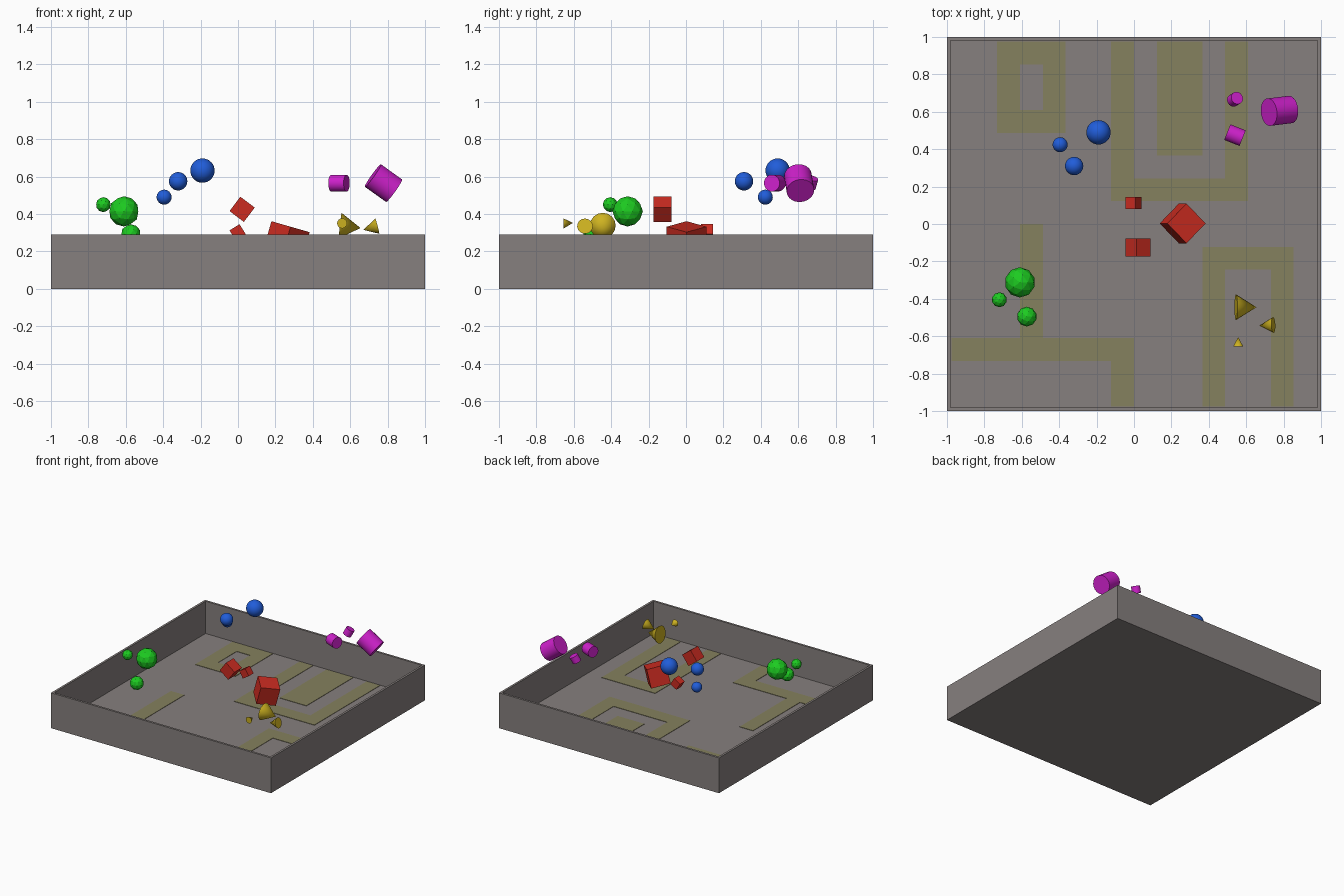
import bpy, bmesh, math
from mathutils import Vector, Matrix

if "Cube" in bpy.data.objects:
    bpy.data.objects.remove(bpy.data.objects["Cube"])


def material(name, rgb):
    m = bpy.data.materials.new(name)
    m.diffuse_color = (*rgb, 1)
    m.use_nodes = True
    m.node_tree.nodes["Principled BSDF"].inputs["Base Color"].default_value = m.diffuse_color
    return m


GREY = material("warm grey", (0.24, 0.215, 0.21))
OLIVE = material("olive", (0.235, 0.22, 0.112))
RED = material("red", (0.60, 0.025, 0.015))
GREEN = material("green", (0.012, 0.60, 0.015))
BLUE = material("blue", (0.015, 0.11, 0.70))
YELLOW = material("yellow", (0.62, 0.45, 0.015))
MAGENTA = material("magenta", (0.62, 0.015, 0.60))


def finish(name, bm, mat, smooth=False):
    mesh = bpy.data.meshes.new(name)
    bm.to_mesh(mesh)
    bm.free()
    mesh.materials.append(mat)
    ob = bpy.data.objects.new(name, mesh)
    bpy.context.collection.objects.link(ob)
    if smooth:
        bpy.ops.object.select_all(action='DESELECT')
        ob.select_set(True)
        bpy.context.view_layer.objects.active = ob
        bpy.ops.object.shade_smooth_by_angle(angle=math.radians(40))
    return ob


def place(center, axis):
    q = Vector((0, 0, 1)).rotation_difference(Vector(axis).normalized())
    return Matrix.Translation(center) @ q.to_matrix().to_4x4()


def cube(name, center, size, ry, rz=0):
    bm = bmesh.new()
    m = (Matrix.Translation(center) @ Matrix.Rotation(math.radians(ry), 4, 'Y')
         @ Matrix.Rotation(math.radians(rz), 4, 'Z'))
    bmesh.ops.create_cube(bm, size=size, matrix=m)
    finish(name, bm, RED)


def cylinder(name, center, axis, r, length):
    bm = bmesh.new()
    bmesh.ops.create_cone(bm, cap_ends=True, segments=24, radius1=r, radius2=r,
                          depth=length, matrix=place(center, axis))
    finish(name, bm, MAGENTA, True)


def cone(name, base, apex, r):
    base, apex = Vector(base), Vector(apex)
    bm = bmesh.new()
    bmesh.ops.create_cone(bm, cap_ends=True, segments=16, radius1=r, radius2=0,
                          depth=(apex - base).length,
                          matrix=place((base + apex) / 2, apex - base))
    finish(name, bm, YELLOW, True)


# Open tray: a box whose top is inset and pushed down to the floor
H, WALL, FLOOR = 0.29, 0.025, 0.025
bm = bmesh.new()
bmesh.ops.create_cube(bm, size=1, matrix=Matrix.Translation((0, 0, H / 2))
                      @ Matrix.Diagonal((2, 2, H, 1)))
top = max(bm.faces, key=lambda f: f.calc_center_median().z)
bmesh.ops.inset_region(bm, faces=[top], thickness=WALL)
inner = bmesh.ops.extrude_discrete_faces(bm, faces=[top])["faces"][0]
for v in inner.verts:
    v.co.z = FLOOR
finish("tray", bm, GREY)

# Floor paths as thin plates on a 16 x 16 grid: column, row, columns, rows
PATHS = [(2, 0, 1, 4), (4, 0, 1, 4), (3, 0, 1, 1), (3, 3, 1, 1),
         (7, 0, 1, 6), (12, 0, 1, 6), (7, 6, 6, 1), (9, 0, 2, 5),
         (3, 8, 1, 5), (0, 13, 8, 1), (7, 14, 1, 2),
         (11, 9, 4, 1), (11, 10, 1, 6), (14, 10, 1, 6)]
CELL = 2 * (1 - WALL) / 16
bm = bmesh.new()
for c, r, w, h in PATHS:
    x = -1 + WALL + (c + w / 2) * CELL
    y = 1 - WALL - (r + h / 2) * CELL
    bmesh.ops.create_cube(bm, size=1, matrix=Matrix.Translation((x, y, FLOOR + 0.001))
                          @ Matrix.Diagonal((w * CELL, h * CELL, 0.004, 1)))
finish("floor_paths", bm, OLIVE)

# Smooth blue balls
for i, (p, r) in enumerate([((-0.19, 0.49, 0.632), 0.065),
                            ((-0.32, 0.31, 0.575), 0.049),
                            ((-0.395, 0.424, 0.49), 0.04)]):
    bm = bmesh.new()
    bmesh.ops.create_uvsphere(bm, u_segments=32, v_segments=16, radius=r,
                              matrix=Matrix.Translation(p))
    finish(f"blue_ball_{i}", bm, BLUE, True)

# Faceted green balls
for i, (p, r) in enumerate([((-0.61, -0.312, 0.414), 0.081),
                            ((-0.72, -0.405, 0.45), 0.04),
                            ((-0.573, -0.495, 0.292), 0.053)]):
    bm = bmesh.new()
    bmesh.ops.create_icosphere(bm, subdivisions=2, radius=r,
                               matrix=Matrix.Translation(p))
    finish(f"green_ball_{i}", bm, GREEN)

# Tumbling red cubes
cube("red_cube_large", (0.26, 0.003, 0.26), 0.15, 16, 45)
cube("red_cube_medium", (0.022, -0.125, 0.425), 0.096, 37)
cube("red_cube_small", (-0.002, 0.112, 0.302), 0.063, -32)

# Yellow cones
cone("yellow_cone_large", (0.545, -0.445, 0.338), (0.655, -0.445, 0.325), 0.069)
cone("yellow_cone_medium", (0.745, -0.54, 0.335), (0.67, -0.543, 0.315), 0.042)
cone("yellow_cone_small", (0.557, -0.655, 0.35), (0.557, -0.605, 0.352), 0.027)

# Magenta cylinders
cylinder("magenta_cylinder_large", (0.778, 0.605, 0.565), (0.81, 0.10, -0.58), 0.074, 0.14)
cylinder("magenta_cylinder_medium", (0.54, 0.475, 0.565), (0.93, -0.37, 0), 0.045, 0.088)
cylinder("magenta_cylinder_small", (0.54, 0.667, 0.567), (0.40, 0.25, 0.88), 0.034, 0.055)
